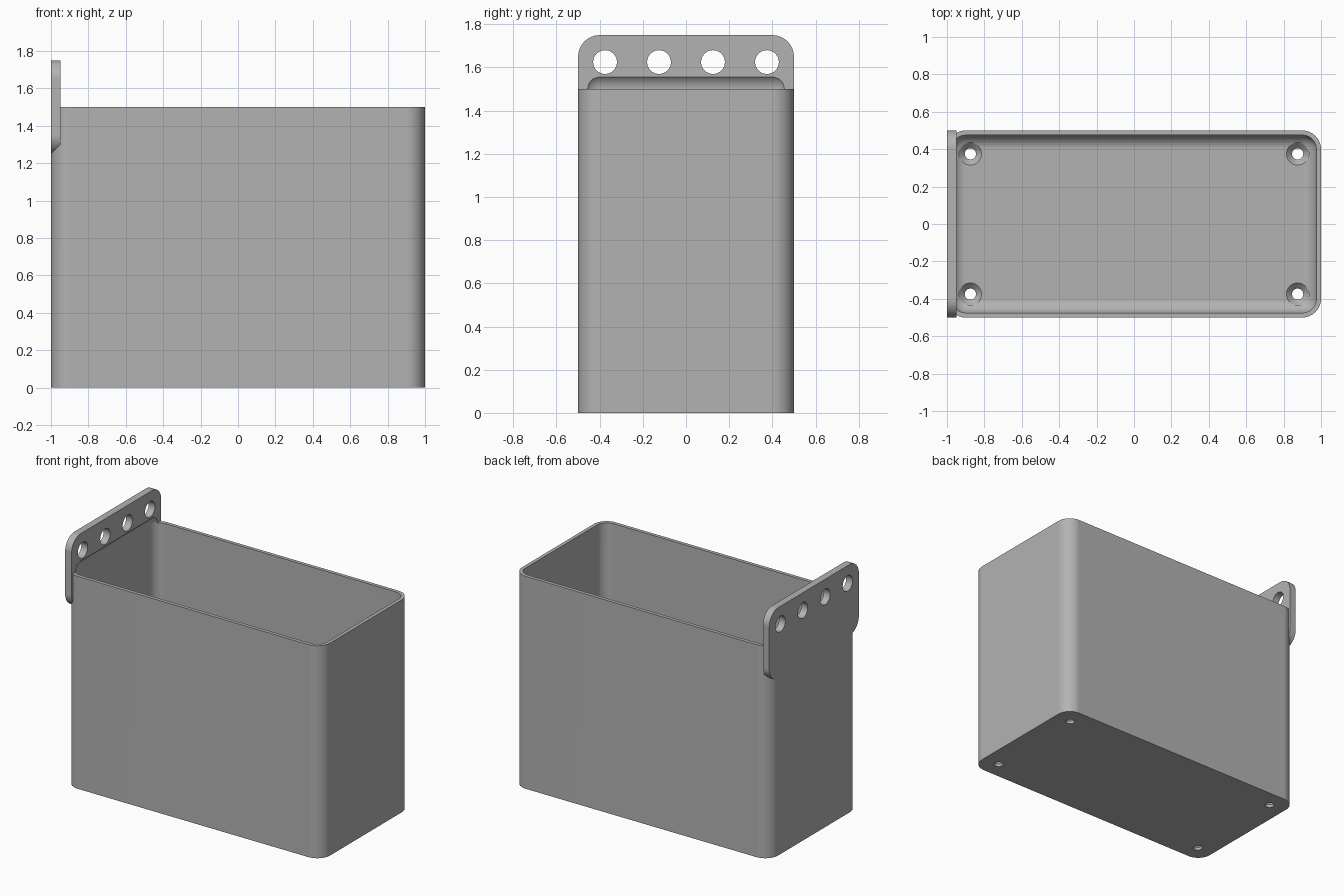
import bpy, bmesh, math
from mathutils import Matrix, Vector

if "Cube" in bpy.data.objects:
    bpy.data.objects.remove(bpy.data.objects["Cube"], do_unlink=True)

WALL, FLOOR, HEIGHT = 0.025, 0.05, 1.5
OUTER_R, INNER_R = 0.1, 0.075

grey = bpy.data.materials.new("plain_grey")
grey.use_nodes = True
colour = (0.45, 0.45, 0.45, 1)
grey.diffuse_color = colour
grey.node_tree.nodes["Principled BSDF"].inputs["Base Color"].default_value = colour


def finish(name, bm):
    """Turn a bmesh into a named object."""
    bmesh.ops.recalc_face_normals(bm, faces=bm.faces)
    mesh = bpy.data.meshes.new(name)
    bm.to_mesh(mesh)
    bm.free()
    mesh.materials.append(grey)
    obj = bpy.data.objects.new(name, mesh)
    bpy.context.collection.objects.link(obj)
    return obj


def rounded_block(name, low, high, radius, axis=None):
    """Block with rounded edges: those along one axis, or all of them."""
    low, high = Vector(low), Vector(high)
    bm = bmesh.new()
    bmesh.ops.create_cube(bm, size=1)
    bmesh.ops.scale(bm, vec=high - low, verts=bm.verts)
    bmesh.ops.translate(bm, vec=(low + high) / 2, verts=bm.verts)
    edges = [e for e in bm.edges if axis is None
             or abs((e.verts[0].co - e.verts[1].co).normalized()[axis]) > 0.9]
    bmesh.ops.bevel(bm, geom=edges, offset=radius, offset_type='OFFSET',
                    segments=10, profile=0.5, affect='EDGES')
    return finish(name, bm)


def add_lathe(bm, profile, matrix, sides=40):
    """Closed turned solid from (radius, height) pairs."""
    rings = []
    for r, z in profile:
        angles = [2 * math.pi * i / sides for i in range(sides)]
        rings.append([bm.verts.new(matrix @ Vector((r * math.cos(a), r * math.sin(a), z)))
                      for a in angles])
    for a, b in zip(rings, rings[1:]):
        for i in range(sides):
            j = (i + 1) % sides
            bm.faces.new((a[i], a[j], b[j], b[i]))
    bm.faces.new(rings[0][::-1])
    bm.faces.new(rings[-1])


# Outer shell and hanging plate
body = rounded_block("bin_body", (-1, -0.5, 0), (1, 0.5, HEIGHT), OUTER_R, axis=2)
plate = rounded_block("hanging_plate", (-1, -0.5, 1.25), (-0.95, 0.5, 1.75), OUTER_R, axis=0)

# Cavity rounded on every edge; its top also scoops into the plate
cavity = rounded_block("cavity_cutter", (WALL - 1, WALL - 0.5, FLOOR),
                       (1 - WALL, 0.5 - WALL, HEIGHT + INNER_R), INNER_R)

# Hanging holes and countersunk floor holes
bm = bmesh.new()
for y in (-0.375, -0.125, 0.125, 0.375):
    sideways = Matrix.Translation((-0.975, y, 1.625)) @ Matrix.Rotation(math.pi / 2, 4, 'Y')
    add_lathe(bm, [(0.055, -0.1), (0.055, 0.1)], sideways)
screw = [(0.03, -0.1), (0.03, FLOOR - 0.03), (0.06, FLOOR), (0.06, FLOOR + 0.1)]
for x in (-0.875, 0.875):
    for y in (-0.375, 0.375):
        add_lathe(bm, screw, Matrix.Translation((x, y, 0)))
holes = finish("hole_cutter", bm)

# Combine the parts, then discard the helpers
bpy.context.view_layer.objects.active = body
body.select_set(True)
for tool, operation in ((plate, 'UNION'), (cavity, 'DIFFERENCE'), (holes, 'DIFFERENCE')):
    mod = body.modifiers.new(tool.name, 'BOOLEAN')
    mod.object, mod.operation, mod.solver = tool, operation, 'EXACT'
    bpy.ops.object.modifier_apply(modifier=mod.name)
    bpy.data.objects.remove(tool, do_unlink=True)

# Smooth rounded corners with flat walls
bpy.ops.object.shade_smooth_by_angle(angle=math.radians(30))
weighted = body.modifiers.new("even_normals", 'WEIGHTED_NORMAL')
weighted.keep_sharp = True
